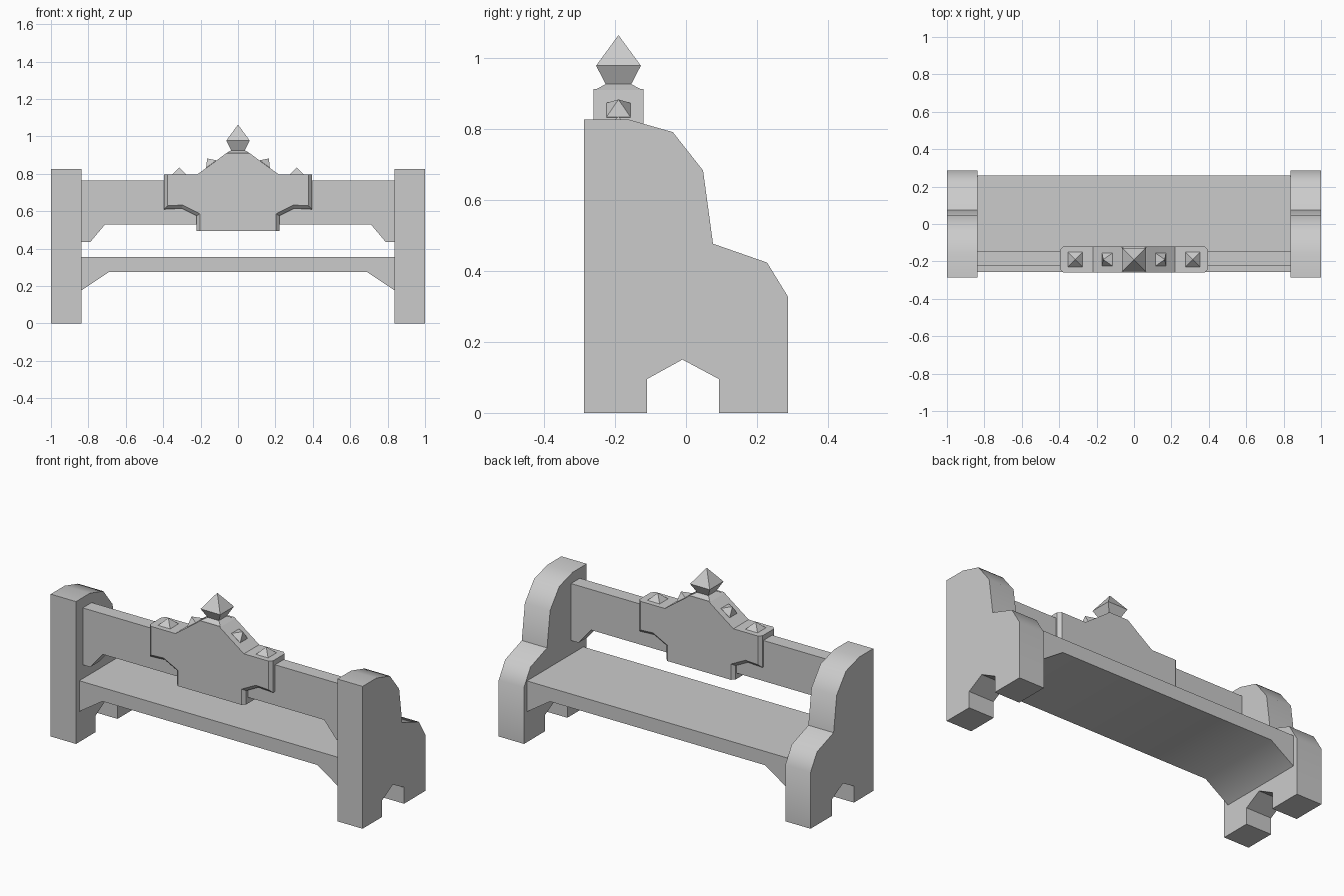
import bpy, bmesh, math
from mathutils import Matrix, Vector

cube = bpy.data.objects.get("Cube")
if cube:
    bpy.data.objects.remove(cube, do_unlink=True)

stone = bpy.data.materials.new("grey_stone")
stone.use_nodes = True
GREY = (0.6, 0.6, 0.6, 1)
stone.diffuse_color = GREY
stone.node_tree.nodes["Principled BSDF"].inputs["Base Color"].default_value = GREY

RAIL_Y = -0.19


def finish(bm, name, smooth=0):
    bmesh.ops.recalc_face_normals(bm, faces=bm.faces)
    mesh = bpy.data.meshes.new(name)
    bm.to_mesh(mesh)
    bm.free()
    mesh.materials.append(stone)
    obj = bpy.data.objects.new(name, mesh)
    bpy.context.collection.objects.link(obj)
    if smooth:
        bpy.ops.object.select_all(action='DESELECT')
        obj.select_set(True)
        bpy.context.view_layer.objects.active = obj
        bpy.ops.object.shade_smooth_by_angle(angle=math.radians(smooth))
    return obj


def extrude(points, axis, start, end):
    """Extrude a closed 2D profile along x (points are y,z) or y (points are x,z)."""
    bm = bmesh.new()
    place = (lambda a, b: (start, a, b)) if axis == 'x' else (lambda a, b: (a, start, b))
    face = bm.faces.new([bm.verts.new(place(a, b)) for a, b in points])
    geom = bmesh.ops.extrude_face_region(bm, geom=[face])["geom"]
    step = (end - start, 0, 0) if axis == 'x' else (0, end - start, 0)
    bmesh.ops.translate(bm, vec=step, verts=[g for g in geom if isinstance(g, bmesh.types.BMVert)])
    return bm


def mirrored(half):
    """Complete a profile that is symmetric about x = 0."""
    return half + [(-x, z) for x, z in reversed(half)]


def square_stack(sections, matrix, name):
    """Square cross-sections (half width, height); zero width makes a tip."""
    bm = bmesh.new()
    rings = []
    for w, h in sections:
        if w == 0:
            rings.append([bm.verts.new((0, 0, h))] * 4)
        else:
            rings.append([bm.verts.new((x * w, y * w, h))
                          for x, y in ((-1, -1), (1, -1), (1, 1), (-1, 1))])
    bm.faces.new(rings[0])
    for low, high in zip(rings, rings[1:]):
        for i in range(4):
            j = (i + 1) % 4
            bm.faces.new(dict.fromkeys((low[i], low[j], high[j], high[i])))
    bm.transform(matrix)
    finish(bm, name)


# End panels with armrest curve and notched feet
panel = [(-.287, 0), (-.11, 0), (-.11, .095), (-.01, .15), (.093, .095), (.093, 0),
         (.287, 0), (.287, .327), (.228, .423), (.076, .476), (.048, .682),
         (-.037, .79), (-.16, .825), (-.287, .825)]
for side, s in (("left", 1), ("right", -1)):
    finish(extrude(panel, 'x', .838 * s, s), side + "_end_panel", 45)

# Seat with sloped end brackets
seat = mirrored([(.84, .355), (.84, .175), (.69, .275)])
finish(extrude(seat, 'y', -.257, .26), "seat", 45)

# Back rail with end brackets
rail = mirrored([(.84, .765), (.84, .435), (.79, .435), (.71, .53)])
finish(extrude(rail, 'y', -.225, -.144), "back_rail")

# Central crest, chamfered along its sides and stepped underside
crest = mirrored([(.06, .912), (.13, .86), (.22, .795), (.395, .795), (.395, .61),
                  (.3, .615), (.222, .575), (.222, .495)])
bm = extrude(crest, 'y', -.26, -.12)
rim = [e for e in bm.edges
       if abs(e.verts[0].co.y - e.verts[1].co.y) < .01
       and .5 < (e.verts[0].co.z + e.verts[1].co.z) / 2 < .79]
bmesh.ops.bevel(bm, geom=rim, offset=.018, segments=1, affect='EDGES')
finish(bm, "crest")

# Finial on a shallow pitched base
square_stack([(.068, .908), (.036, .925), (.063, .977), (0, 1.063)],
             Matrix.Translation((0, RAIL_Y, 0)), "finial")

# Small studs on the crest shoulders and slopes
for side, s in (("left", 1), ("right", -1)):
    square_stack([(.04, 0), (0, .04)],
                 Matrix.Translation((.314 * s, RAIL_Y, .794)), side + "_shoulder_stud")
    tilt = Matrix.Rotation(math.radians(36) * s, 4, 'Y')
    square_stack([(.034, -.01), (.034, 0), (0, .037)],
                 Matrix.Translation((.143 * s, RAIL_Y, .852)) @ tilt, side + "_slope_stud")
